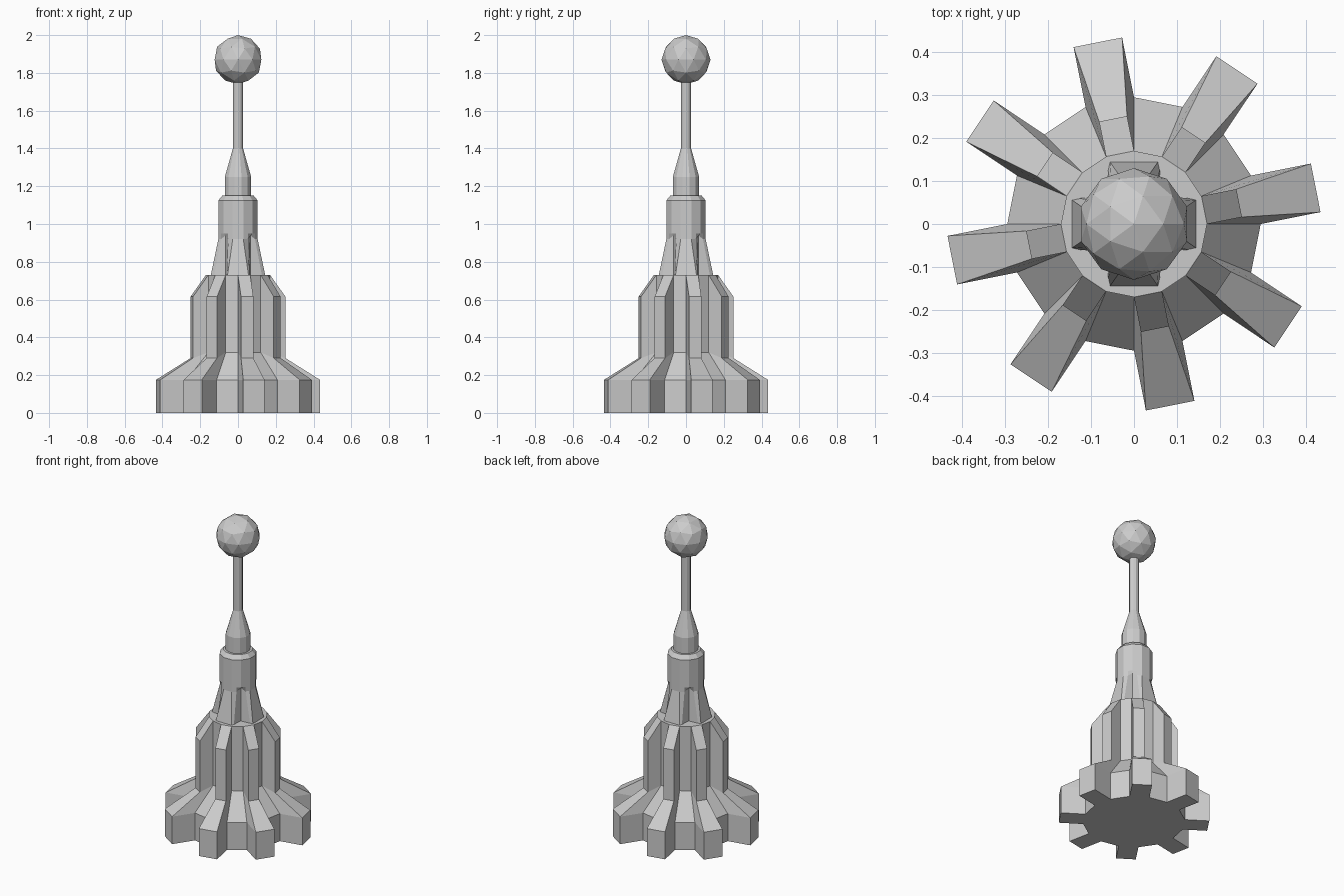
import bpy, bmesh
from math import sin, cos, pi

if "Cube" in bpy.data.objects:
    bpy.data.objects.remove(bpy.data.objects["Cube"])


def loft(name, rings):
    """Skin a stack of equal-length rings of (x, y, z) points and cap both ends."""
    bm = bmesh.new()
    vs = [[bm.verts.new(p) for p in ring] for ring in rings]
    n = len(rings[0])
    for lo, hi in zip(vs, vs[1:]):
        for i in range(n):
            j = (i + 1) % n
            bm.faces.new((lo[i], lo[j], hi[j], hi[i]))
    bm.faces.new(vs[0][::-1])
    bm.faces.new(vs[-1])
    bmesh.ops.remove_doubles(bm, verts=bm.verts, dist=0.0005)
    bmesh.ops.recalc_face_normals(bm, faces=bm.faces)
    me = bpy.data.meshes.new(name)
    bm.to_mesh(me)
    bm.free()
    ob = bpy.data.objects.new(name, me)
    bpy.context.collection.objects.link(ob)
    return ob


def finned_ring(r, z, d, zf):
    """16-sided ring with every other side pushed out by d."""
    pts = []
    for k in range(0, 16, 2):
        a, b, m = k * pi / 8, (k + 1) * pi / 8, (k + 0.5) * pi / 8
        ox, oy = d * cos(m), d * sin(m)
        pts += [(r * cos(a), r * sin(a), z),
                (r * cos(a) + ox, r * sin(a) + oy, zf),
                (r * cos(b) + ox, r * sin(b) + oy, zf),
                (r * cos(b), r * sin(b), z)]
    return pts


def slotted_ring(a, b, c):
    """Half a quadrant (a, b, c) mirrored about the diagonal, repeated four times."""
    half = [a, b, c]
    quad = half + [(y, x, z) for x, y, z in (b, a)]
    pts = []
    for k in range(4):
        co, si = round(cos(k * pi / 2)), round(sin(k * pi / 2))
        pts += [(x * co - y * si, x * si + y * co, z) for x, y, z in quad]
    return pts


def circle(r, z, n=12):
    return [(r * cos((i + 0.5) * 2 * pi / n), r * sin((i + 0.5) * 2 * pi / n), z)
            for i in range(n)]


# Finned base and lower body
loft("finned_body", [finned_ring(*p) for p in (
    (0.295, 0, 0.142, 0), (0.295, 0.175, 0.142, 0.175),
    (0.17, 0.32, 0.083, 0.29), (0.17, 0.615, 0.083, 0.615),
    (0.17, 0.73, 0.0, 0.73))])


# Flared collar with four pointed slots, rising into a plain column
def column(s, z):
    return slotted_ring((0.104 * s, 0.028 * s, z), (0.09 * s, 0.052 * s, z),
                        (0.076 * s, 0.076 * s, z))


loft("slotted_column", [
    slotted_ring((0.145, 0.056, 0.725), (0.127, 0.06, 0.725), (0.065, 0.065, 0.725)),
    slotted_ring((0.104, 0.028, 0.92), (0.09, 0.052, 0.92), (0.065, 0.065, 0.94)),
    column(1, 0.95), column(1, 1.125), column(0.8, 1.15)])

# Tapered tip and thin rod
loft("tip_and_rod", [circle(*p) for p in (
    (0.072, 1.14), (0.072, 1.25), (0.028, 1.4), (0.028, 1.76))])

# Faceted ball
bpy.ops.mesh.primitive_ico_sphere_add(subdivisions=2, radius=0.13, location=(0, 0, 1.87))
bpy.context.object.name = "ball"
